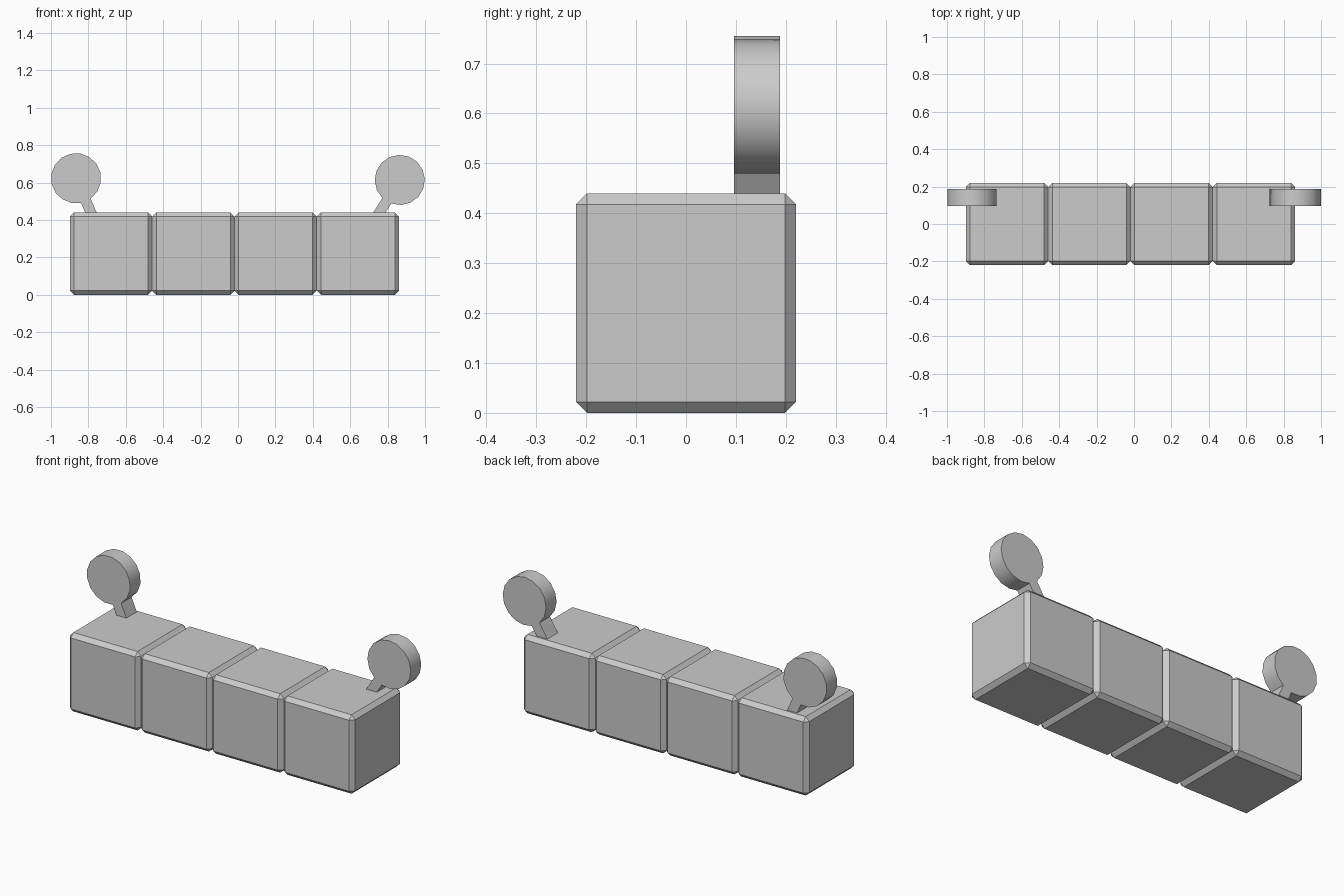
import bpy, bmesh
from math import sin, cos, asin, tau, radians

if "Cube" in bpy.data.objects:
    bpy.data.objects.remove(bpy.data.objects["Cube"])

SIZE = 0.44      # block edge length
LEFT = -0.899    # left end of the row


def block(i):
    # chamfered cube
    bm = bmesh.new()
    bmesh.ops.create_cube(bm, size=SIZE)
    bmesh.ops.bevel(bm, geom=bm.edges[:], offset=0.022, segments=1,
                    affect='EDGES', profile=0.5)
    me = bpy.data.meshes.new(f"body_block_{i + 1}")
    bm.to_mesh(me)
    bm.free()
    ob = bpy.data.objects.new(me.name, me)
    ob.location = (LEFT + SIZE * (i + 0.5), 0, SIZE / 2)
    bpy.context.collection.objects.link(ob)


def paddle(name, x, z, tilt, r=0.134, half=0.028, stem=0.225, segs=15):
    # keyhole outline (disc running into a stem), extruded in y
    gap = asin(half / r)
    pts = [(-half, -stem), (half, -stem)]
    for k in range(segs + 1):
        a = gap + (tau - 2 * gap) * k / segs
        pts.append((r * sin(a), -r * cos(a)))
    c, s = cos(tilt), sin(tilt)
    bm = bmesh.new()
    face = bm.faces.new([bm.verts.new((x + u * c - v * s, 0.096, z + u * s + v * c))
                         for u, v in pts])
    ext = bmesh.ops.extrude_face_region(bm, geom=[face], use_keep_orig=True)
    bmesh.ops.translate(bm, vec=(0, 0.092, 0),
                        verts=[g for g in ext["geom"] if isinstance(g, bmesh.types.BMVert)])
    bmesh.ops.recalc_face_normals(bm, faces=bm.faces[:])
    me = bpy.data.meshes.new(name)
    bm.to_mesh(me)
    bm.free()
    ob = bpy.data.objects.new(name, me)
    bpy.context.collection.objects.link(ob)
    bpy.ops.object.select_all(action='DESELECT')
    ob.select_set(True)
    bpy.context.view_layer.objects.active = ob
    bpy.ops.object.shade_smooth_by_angle(angle=radians(30))


# row of four body blocks
for i in range(4):
    block(i)

# round ears on stems at both ends
paddle("left_ear", -0.866, 0.623, radians(23.5))
paddle("right_ear", 0.865, 0.614, radians(-32))
